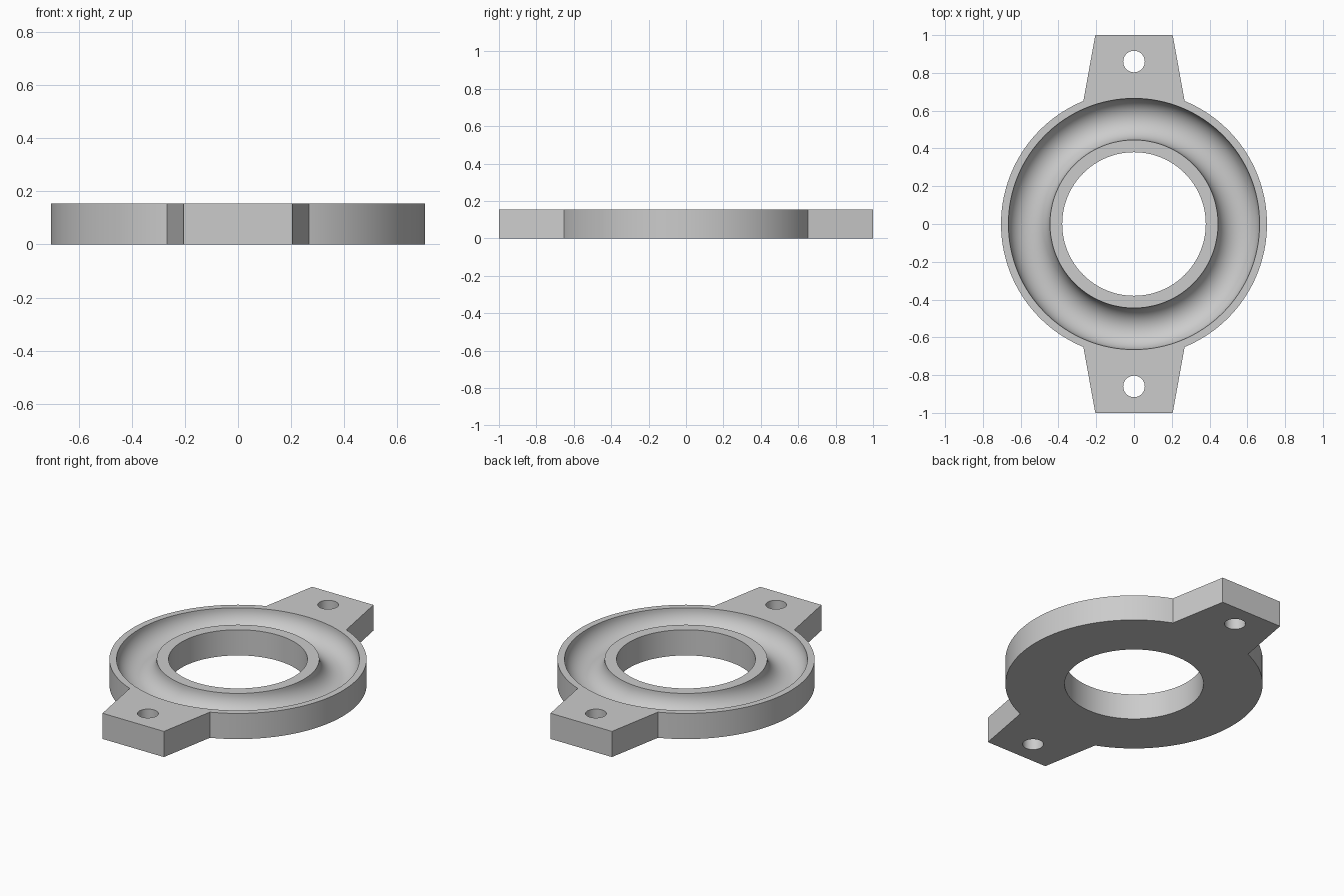
import bpy, bmesh, math

old = bpy.data.objects.get("Cube")
if old:
    bpy.data.objects.remove(old, do_unlink=True)

HEIGHT = 0.155
RING_R, BORE_R = 0.704, 0.38
GROOVE_R, GROOVE_TUBE = 0.555, 0.11
EAR_TIP, EAR_ROOT = 0.205, 0.268
HOLE_Y, HOLE_R = 0.86, 0.057

grey = bpy.data.materials.new("grey_metal")
grey.use_nodes = True
colour = (0.6, 0.6, 0.6, 1)
grey.diffuse_color = colour
grey.node_tree.nodes["Principled BSDF"].inputs["Base Color"].default_value = colour


def make_object(name, bm):
    bmesh.ops.recalc_face_normals(bm, faces=bm.faces[:])
    mesh = bpy.data.meshes.new(name)
    bm.to_mesh(mesh)
    bm.free()
    mesh.materials.append(grey)
    obj = bpy.data.objects.new(name, mesh)
    bpy.context.collection.objects.link(obj)
    return obj


def prism(name, outline, z0, z1):
    bm = bmesh.new()
    face = bm.faces.new([bm.verts.new((x, y, z0)) for x, y in outline])
    up = bmesh.ops.extrude_face_region(bm, geom=[face], use_keep_orig=True)
    for v in up["geom"]:
        if isinstance(v, bmesh.types.BMVert):
            v.co.z = z1
    return make_object(name, bm)


def arc(radius, start, end, steps, cy=0):
    angles = [start + (end - start) * i / steps for i in range(steps + 1)]
    return [(radius * math.cos(a), cy + radius * math.sin(a)) for a in angles]


def cylinder(name, radius, cy, steps):
    circle = arc(radius, 0, 2 * math.pi, steps, cy)[:-1]
    return prism(name, circle, -0.1, HEIGHT + 0.1)


# Round flange with two tapered mounting ears
root = math.acos(EAR_ROOT / RING_R)
half = arc(RING_R, -root, root, 96) + [(EAR_TIP, 1), (-EAR_TIP, 1)]
left = [(-x, -y) for x, y in half]
body = prism("bearing_flange", half + left, 0, HEIGHT)

# Centre bore and bolt holes
cutters = [cylinder("bore_cutter", BORE_R, 0, 128)]
for side in (-1, 1):
    cutters.append(cylinder("bolt_hole_cutter", HOLE_R, side * HOLE_Y, 48))

# Ring-shaped ball groove with a half-round section
bpy.ops.mesh.primitive_torus_add(
    major_radius=GROOVE_R, minor_radius=GROOVE_TUBE,
    major_segments=128, minor_segments=48, location=(0, 0, HEIGHT))
groove = bpy.context.object
groove.name = "groove_cutter"
cutters.append(groove)

bpy.ops.object.select_all(action="DESELECT")
bpy.context.view_layer.objects.active = body
body.select_set(True)
for cutter in cutters:
    cutter.hide_render = True
    mod = body.modifiers.new("cut", "BOOLEAN")
    mod.operation = "DIFFERENCE"
    mod.solver = "EXACT"
    mod.object = cutter
    bpy.ops.object.modifier_apply(modifier=mod.name)
    bpy.data.objects.remove(cutter, do_unlink=True)

# One material on every face, smooth curves with sharp rims
body.data.materials.clear()
body.data.materials.append(grey)
for poly in body.data.polygons:
    poly.material_index = 0
bpy.ops.object.shade_smooth_by_angle(angle=math.radians(30))
